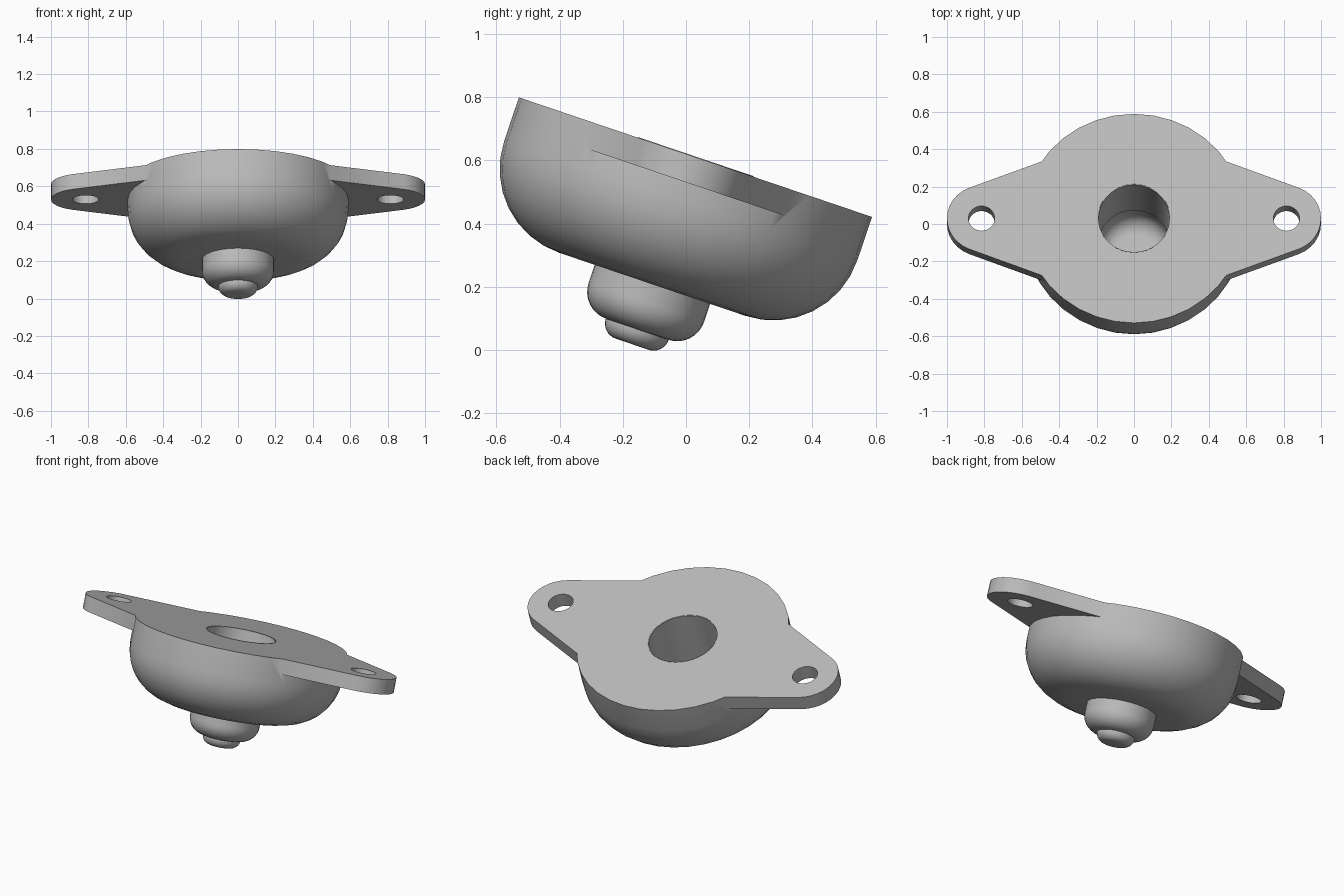
import bpy, bmesh, math
from mathutils import Matrix, Vector

default = bpy.data.objects.get("Cube")
if default:
    bpy.data.objects.remove(default, do_unlink=True)

SEGMENTS = 36
TILT = Matrix.Translation((0, 0.03, 0.61)) @ Matrix.Rotation(math.radians(-18.7), 4, 'X')

grey = bpy.data.materials.new("light grey")
grey.use_nodes = True
colour = (0.5, 0.5, 0.5, 1)
grey.diffuse_color = colour
grey.node_tree.nodes["Principled BSDF"].inputs["Base Color"].default_value = colour


def make_object(name, bm):
    mesh = bpy.data.meshes.new(name)
    bm.to_mesh(mesh)
    bm.free()
    mesh.materials.append(grey)
    obj = bpy.data.objects.new(name, mesh)
    bpy.context.collection.objects.link(obj)
    return obj


def fillet(radius, bottom, r, steps=8):
    """Quarter round from the side wall down to the flat bottom."""
    angles = [math.pi / 2 * i / steps for i in range(steps + 1)]
    return [(radius - r + r * math.cos(a), bottom + r - r * math.sin(a)) for a in angles]


def lathe(name, profile, close_top):
    bm = bmesh.new()
    rings = []
    for r, z in profile:
        rings.append([bm.verts.new((r * math.cos(a), r * math.sin(a), z))
                      for a in (math.tau * i / SEGMENTS for i in range(SEGMENTS))])
    for up, low in zip(rings, rings[1:]):
        for i in range(SEGMENTS):
            j = (i + 1) % SEGMENTS
            bm.faces.new((up[j], up[i], low[i], low[j]))
    bm.faces.new(rings[-1][::-1])
    if close_top:
        bm.faces.new(rings[0])
    return make_object(name, bm)


def extrude_outline(name, outline, bottom, top):
    bm = bmesh.new()
    face = bm.faces.new([bm.verts.new((x, y, bottom)) for x, y in outline])
    moved = bmesh.ops.extrude_face_region(bm, geom=[face])["geom"]
    verts = [v for v in moved if isinstance(v, bmesh.types.BMVert)]
    bmesh.ops.translate(bm, verts=verts, vec=(0, 0, top - bottom))
    bmesh.ops.recalc_face_normals(bm, faces=bm.faces)
    return make_object(name, bm)


def circle(x, r, n=SEGMENTS):
    return [(x + r * math.cos(math.tau * i / n), r * math.sin(math.tau * i / n)) for i in range(n)]


def combine(target, other, operation):
    mod = target.modifiers.new(operation, 'BOOLEAN')
    mod.operation, mod.object, mod.solver = operation, other, 'EXACT'
    bpy.context.view_layer.objects.active = target
    bpy.ops.object.modifier_apply(modifier=mod.name)
    bpy.data.objects.remove(other, do_unlink=True)


def finish(obj):
    obj.data.transform(TILT)
    bpy.ops.object.select_all(action='DESELECT')
    obj.select_set(True)
    bpy.context.view_layer.objects.active = obj
    bpy.ops.object.shade_smooth_by_angle(angle=math.radians(35))


# Rounded cup body
body = lathe("flanged_cup", [(0.59, 0)] + fillet(0.59, -0.425, 0.28), True)

# Tapered mounting flange with rounded ends
lean = math.acos(0.36)
end = [(0.815 + 0.185 * math.cos(a), 0.185 * math.sin(a))
       for a in (-lean + 2 * lean * i / 12 for i in range(13))]
outline = end + [(0, 0.51)] + [(-x, -y) for x, y in end] + [(0, -0.51)]
combine(body, extrude_outline("flange", outline, -0.085, 0), 'UNION')

# Centre bore and bolt holes
for x, r in ((0, 0.19), (0.815, 0.07), (-0.815, 0.07)):
    combine(body, extrude_outline("hole", circle(x, r), -1, 1), 'DIFFERENCE')
finish(body)

# Hollow stepped plug, open at the top
plug = lathe("stepped_plug", [(0.193, 0.002)] + fillet(0.193, -0.575, 0.09), False)
finish(plug)
tip = lathe("plug_tip", [(0.105, -0.575)] + fillet(0.105, -0.625, 0.05), False)
finish(tip)
